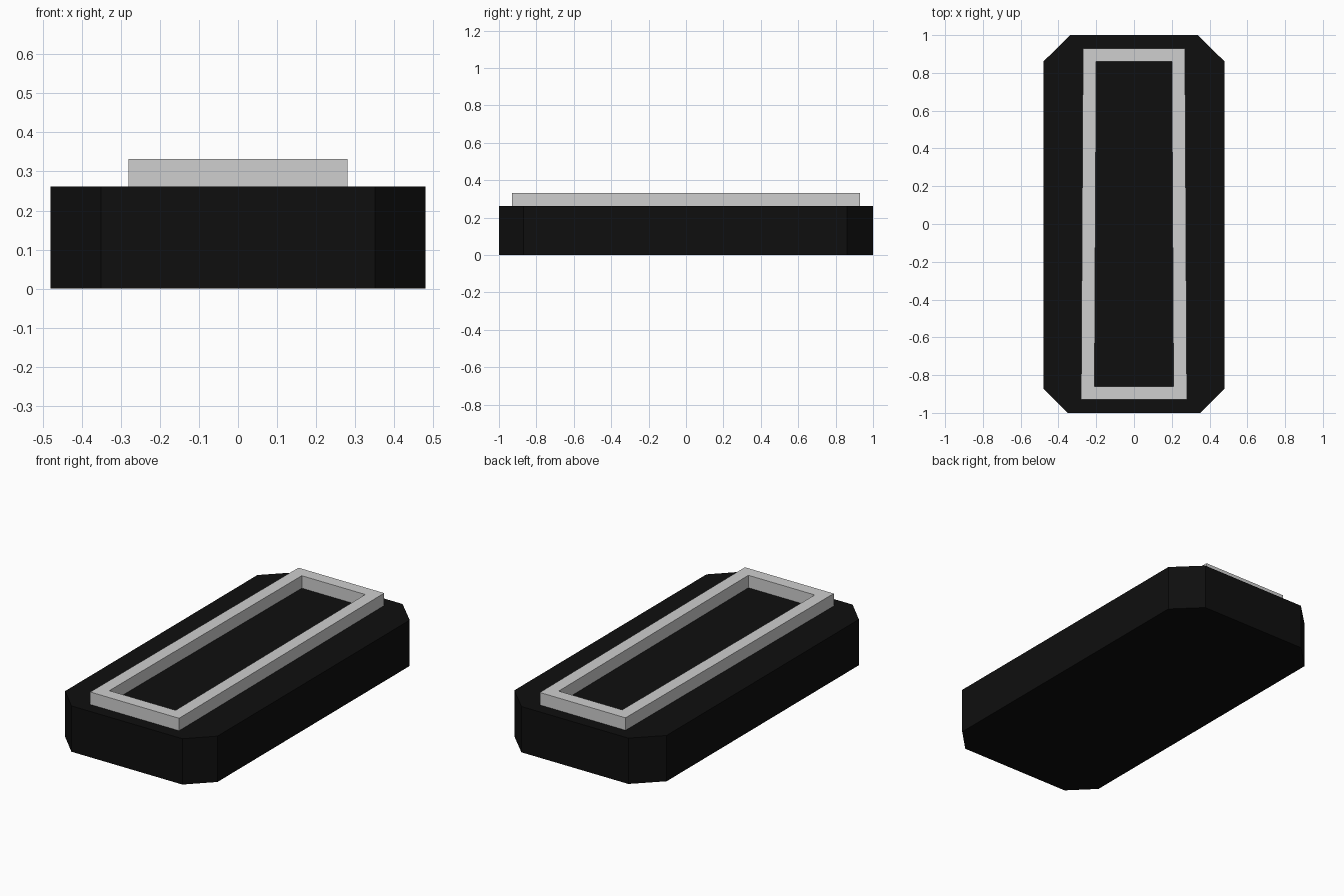
import bpy
import bmesh

if "Cube" in bpy.data.objects:
    bpy.data.objects.remove(bpy.data.objects["Cube"])


def material(name, value):
    mat = bpy.data.materials.new(name)
    mat.diffuse_color = (value, value, value, 1)
    mat.use_nodes = True
    mat.node_tree.nodes["Principled BSDF"].inputs["Base Color"].default_value = mat.diffuse_color
    return mat


def make_object(name, bm, mat):
    bmesh.ops.recalc_face_normals(bm, faces=bm.faces)
    mesh = bpy.data.meshes.new(name)
    bm.to_mesh(mesh)
    bm.free()
    mesh.materials.append(mat)
    obj = bpy.data.objects.new(name, mesh)
    bpy.context.collection.objects.link(obj)
    return obj


def mirrored(half):
    """Close a right-hand outline (front to back) with its mirror image."""
    return half + [(-x, y) for x, y in reversed(half)]


black = material("black", 0.0045)
light_grey = material("light grey", 0.62)

# Base slab with cut corners
bm = bmesh.new()
outline = mirrored([(0.35, -1), (0.48, -0.87), (0.48, 0.86), (0.337, 1)])
face = bm.faces.new([bm.verts.new((x, y, 0)) for x, y in outline])
ext = bmesh.ops.extrude_face_region(bm, geom=[face], use_keep_orig=True)
for v in ext["geom"]:
    if isinstance(v, bmesh.types.BMVert):
        v.co.z = 0.261
make_object("base_slab", bm, black)

# Raised, slightly tapered rim frame
bm = bmesh.new()
outer = mirrored([(0.28, -0.93), (0.27, 0.93)])
inner = mirrored([(0.209, -0.86), (0.20, 0.86)])
loops = [[bm.verts.new((x, y, z)) for x, y in pts]
         for pts, z in ((outer, 0.261), (outer, 0.332), (inner, 0.332), (inner, 0.261))]
for k in range(3):
    a, b = loops[k], loops[k + 1]
    for i in range(4):
        j = (i + 1) % 4
        bm.faces.new((a[i], a[j], b[j], b[i]))
make_object("rim_frame", bm, light_grey)
